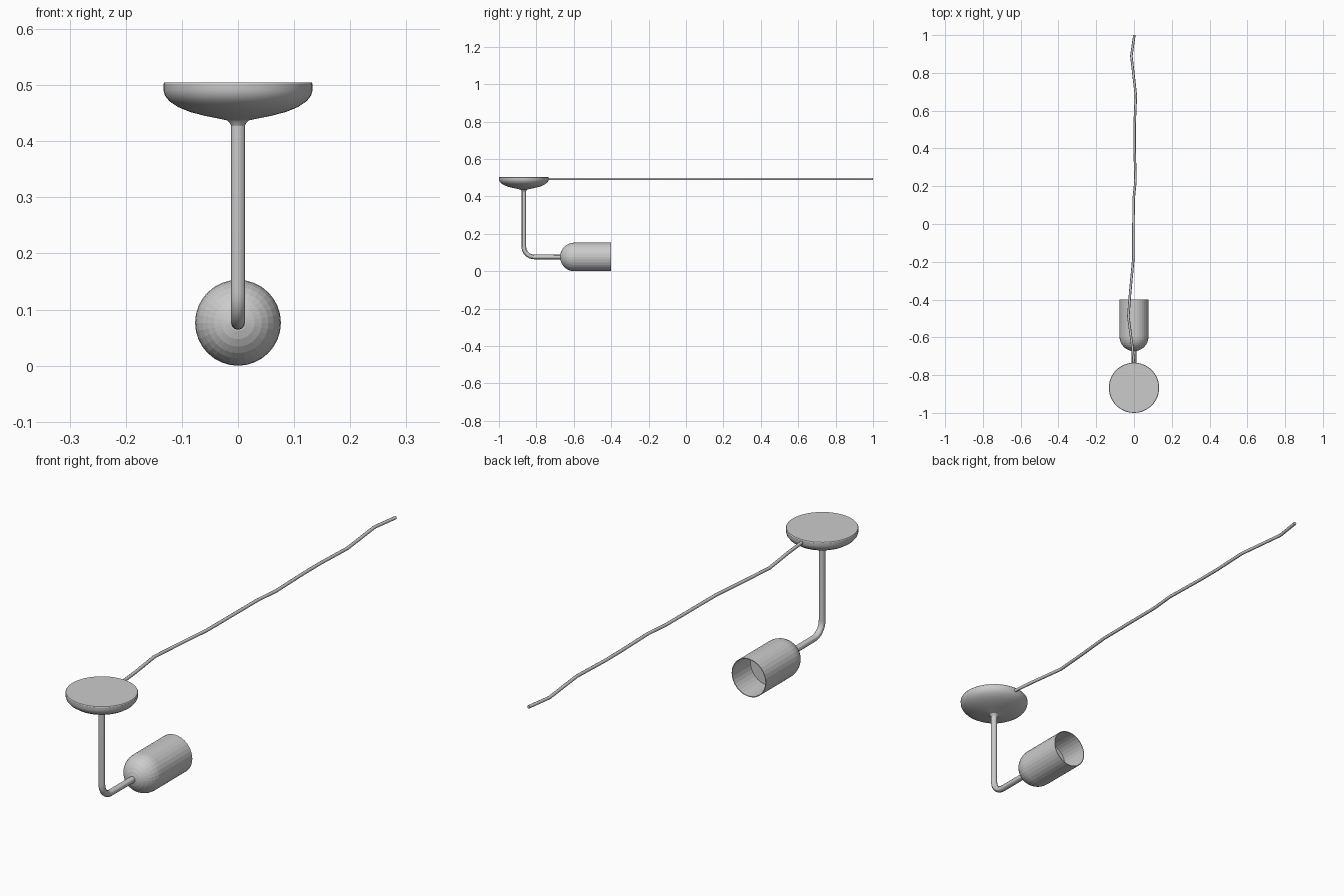
import bpy, bmesh
from math import sin, cos, pi, radians
from mathutils import Matrix

if "Cube" in bpy.data.objects:
    bpy.data.objects.remove(bpy.data.objects["Cube"])


def lathe(name, profile, steps, matrix, smooth=False):
    """Revolve (radius, height) points about local z, then place the mesh."""
    bm = bmesh.new()
    verts = [bm.verts.new((r, 0, h)) for r, h in profile]
    edges = [bm.edges.new(pair) for pair in zip(verts, verts[1:])]
    bmesh.ops.spin(bm, geom=verts + edges, cent=(0, 0, 0), axis=(0, 0, 1),
                   angle=2 * pi, steps=steps, use_duplicate=False)
    bmesh.ops.remove_doubles(bm, verts=bm.verts, dist=1e-5)
    bmesh.ops.recalc_face_normals(bm, faces=bm.faces)
    bm.transform(matrix)
    mesh = bpy.data.meshes.new(name)
    bm.to_mesh(mesh)
    bm.free()
    obj = bpy.data.objects.new(name, mesh)
    bpy.context.collection.objects.link(obj)
    if smooth:
        shade_smooth(obj)
    return obj


def select_only(obj):
    bpy.ops.object.select_all(action='DESELECT')
    obj.select_set(True)
    bpy.context.view_layer.objects.active = obj


def shade_smooth(obj):
    select_only(obj)
    bpy.ops.object.shade_smooth_by_angle(angle=radians(30))


def pipe(name, points, radius, resolution, smooth):
    """Round tube through the points, capped and turned into a mesh."""
    curve = bpy.data.curves.new(name, 'CURVE')
    curve.dimensions = '3D'
    curve.bevel_depth = radius
    curve.bevel_resolution = resolution
    curve.use_fill_caps = True
    spline = curve.splines.new('POLY')
    spline.points.add(len(points) - 1)
    for p, co in zip(spline.points, points):
        p.co = (*co, 1)
        p.radius = 1
    obj = bpy.data.objects.new(name, curve)
    bpy.context.collection.objects.link(obj)
    select_only(obj)
    bpy.ops.object.convert(target='MESH')
    obj = bpy.context.view_layer.objects.active
    obj.data.shade_flat()
    if smooth:
        shade_smooth(obj)


STEM_Y = -0.867
AXIS_Z = 0.0765
R = 0.0765

# ceiling canopy: flat top, shallow bowl, small collar round the stem
lathe("ceiling_canopy",
      [(0, 0.505), (0.131, 0.505), (0.133, 0.502), (0.133, 0.491),
       (0.130, 0.481), (0.122, 0.471), (0.107, 0.461), (0.085, 0.452),
       (0.058, 0.445), (0.030, 0.4395), (0.019, 0.437), (0.015, 0.433),
       (0.012, 0.427), (0, 0.427)],
      48, Matrix.Translation((0, STEM_Y, 0)), smooth=True)

# bent stem from canopy to lamp shade
bend = 0.055
arc = [(0, STEM_Y + bend - bend * cos(a), AXIS_Z + bend - bend * sin(a))
       for a in (i * pi / 16 for i in range(9))]
pipe("stem", [(0, STEM_Y, 0.44)] + arc + [(0, -0.66, AXIS_Z)], 0.0125, 4, True)

# lamp shade: domed end, straight sides, open mouth facing +y
to_y = Matrix.Translation((0, 0, AXIS_Z)) @ Matrix.Rotation(-pi / 2, 4, 'X')
dome_y, mouth_y, wall = -0.597, -0.40, 0.003
angles = [i * pi / 16 for i in range(9)]
outer = [(R * sin(a), dome_y - R * cos(a)) for a in angles]
ri = R - wall
inner = [(ri * sin(a), dome_y - ri * cos(a)) for a in reversed(angles)]
lathe("lamp_shade", outer + [(R, mouth_y), (ri, mouth_y)] + inner, 32, to_y)

# disc set back inside the shade
lathe("light_disc", [(0, -0.515), (ri, -0.515)], 32, to_y)

# slightly wavy power cable leaving the side of the canopy
path = [(0, -0.74), (-0.01, -0.64), (-0.03, -0.49), (-0.02, -0.36),
        (-0.004, -0.19), (-0.002, 0.13), (0.008, 0.23), (0.003, 0.41),
        (0.003, 0.52), (0.01, 0.68), (-0.014, 0.89), (0.002, 1.0)]
pipe("cable", [(x, y, 0.493) for x, y in path], 0.0065, 2, False)
